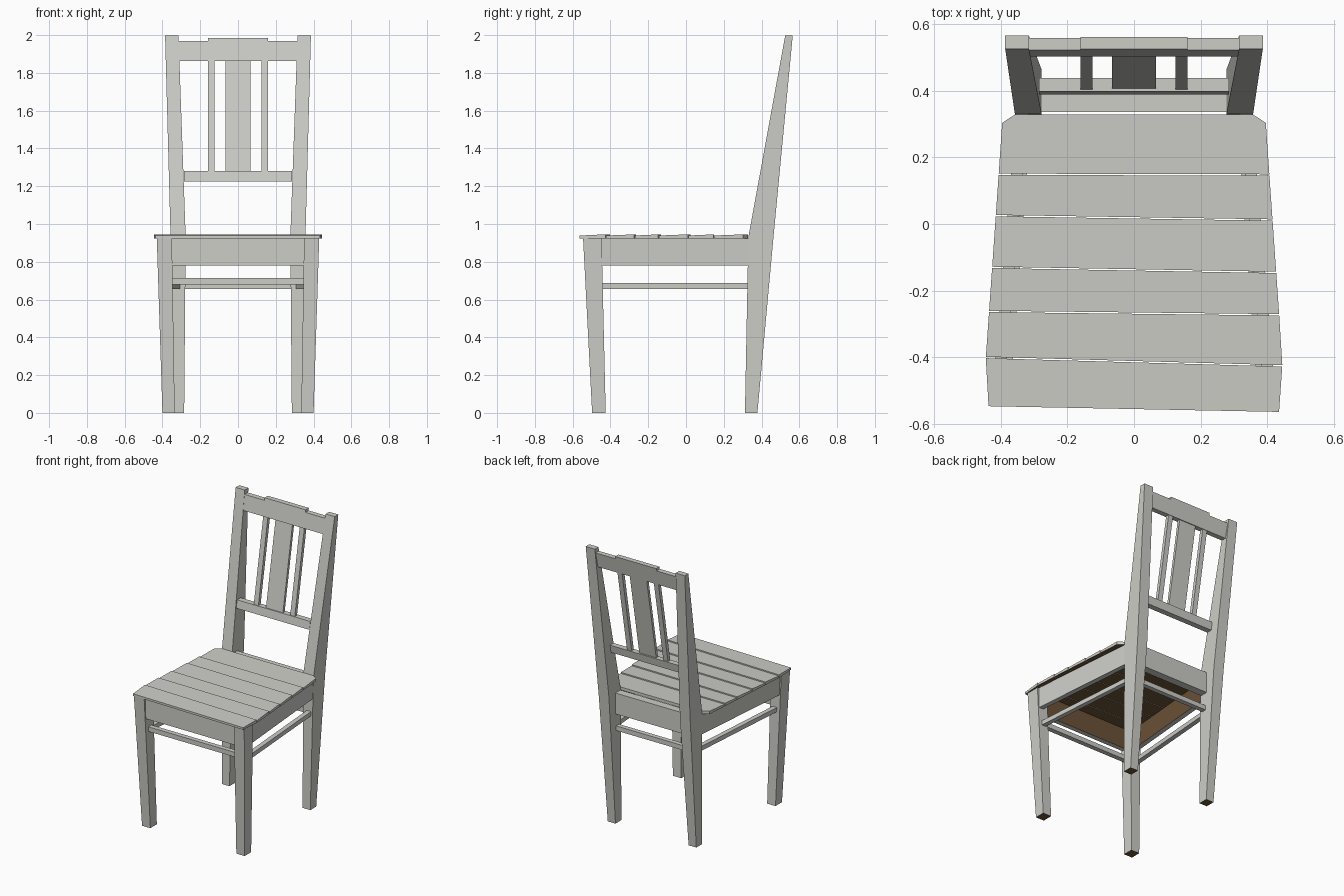
import bpy
import bmesh

if "Cube" in bpy.data.objects:
    bpy.data.objects.remove(bpy.data.objects["Cube"], do_unlink=True)


def material(name, rgb):
    m = bpy.data.materials.new(name)
    m.use_nodes = True
    m.diffuse_color = (*rgb, 1)
    m.node_tree.nodes["Principled BSDF"].inputs["Base Color"].default_value = (*rgb, 1)
    return m


PAINT = material("grey_white_paint", (0.61, 0.61, 0.575))
WOOD = material("bare_brown_wood", (0.15, 0.085, 0.038))


def loft(name, sections, bare=None, mirror=False):
    """Skin a list of matching point rings; faces passing the bare rule show wood."""
    bm = bmesh.new()
    rings = [[bm.verts.new(p) for p in s] for s in sections]
    n = len(rings[0])
    for a, b in zip(rings, rings[1:]):
        for i in range(n):
            j = (i + 1) % n
            bm.faces.new((a[i], a[j], b[j], b[i]))
    bm.faces.new(rings[0])
    bm.faces.new(rings[-1])
    bmesh.ops.recalc_face_normals(bm, faces=bm.faces)
    for f in bm.faces:
        f.material_index = int(bool(bare and bare(f.normal)))
    me = bpy.data.meshes.new(name)
    bm.to_mesh(me)
    bm.free()
    me.materials.append(PAINT)
    me.materials.append(WOOD)
    ob = bpy.data.objects.new(name, me)
    bpy.context.collection.objects.link(ob)
    if mirror:
        ob.modifiers.new("mirror", 'MIRROR')
    return ob


def rect(x0, x1, y0, y1, z):
    return [(x0, y0, z), (x1, y0, z), (x1, y1, z), (x0, y1, z)]


def box(name, x0, x1, y0, y1, z0, z1, bare=None):
    return loft(name, [rect(x0, x1, y0, y1, z0), rect(x0, x1, y0, y1, z1)], bare)


def facing_down(n):
    return n.z < -0.9


def lean(z):
    """Front surface of the sloping backrest at height z."""
    return 0.33 + 0.182 * (z - 0.93)


# Legs: tapered in front, rear ones running up into the backrest
loft("front_legs", [rect(0.335, 0.40, -0.497, -0.425, 0),
                    rect(0.35, 0.43, -0.545, -0.447, 0.926)], facing_down, True)
loft("back_posts", [rect(0.285, 0.345, 0.312, 0.378, 0),
                    rect(0.277, 0.357, 0.33, 0.463, 0.93),
                    rect(0.315, 0.386, 0.525, 0.565, 1.997)], facing_down, True)

# Seat frame, bare on the inside
APRON = (0.78, 0.927)
box("front_apron", -0.36, 0.36, -0.53, -0.495, *APRON, bare=lambda n: n.y > 0.9)
box("back_apron", -0.29, 0.29, 0.335, 0.39, *APRON, bare=lambda n: n.y < -0.9)


def side_ring(front_x, back_x, width, z):
    return [(front_x - width, -0.46, z), (front_x, -0.46, z),
            (back_x, 0.34, z), (back_x - width, 0.34, z)]


loft("side_aprons", [side_ring(0.42, 0.352, 0.035, z) for z in APRON],
     lambda n: n.x < -0.9, True)

# Stretchers
loft("side_stretchers", [side_ring(0.4, 0.34, 0.033, z) for z in (0.657, 0.688)], None, True)
box("front_stretcher", -0.35, 0.35, -0.502, -0.468, 0.68, 0.713)
box("back_stretcher", -0.29, 0.29, 0.345, 0.378, 0.657, 0.69)


# Seat planks: slightly skewed boards, each tipped a little upward at the rear
def half_width(y):
    if y < -0.415:
        return 0.445 + (y + 0.415) * 0.07
    return 0.445 - (y + 0.415) * 0.07


seams = [(-0.548, -0.565), (-0.40, -0.425), (-0.262, -0.272), (-0.13, -0.145),
         (0.025, 0.012), (0.149, 0.147), (0.328, 0.328)]
gap = 0.002
for i, (front, back) in enumerate(zip(seams, seams[1:])):
    fl, fr = (y + gap for y in front)
    bl, br = (y - gap for y in back)
    outline = [(-half_width(fl), fl), (half_width(fr), fr)]
    if i == len(seams) - 2:
        outline += [(0.395, 0.303), (0.357, 0.328), (-0.357, 0.328), (-0.395, 0.303)]
    else:
        outline += [(half_width(br), br), (-half_width(bl), bl)]
    low = [(x, y, 0.924) for x, y in outline]
    top = [(x, y, 0.939 if k < 2 else 0.945) for k, (x, y) in enumerate(outline)]
    loft(f"seat_plank_{i + 1}", [low, top], facing_down)


# Backrest: every piece follows the slope of the posts
def back_piece(name, outline, inset, depth):
    loft(name, [[(x, lean(z) + off, z) for x, z in outline]
                for off in (inset, inset + depth)])


def panel(x0, x1, z0, z1):
    return [(x0, z0), (x1, z0), (x1, z1), (x0, z1)]


back_piece("lower_back_rail", panel(-0.285, 0.285, 1.225, 1.28), 0.004, 0.04)
crest = [(0.318, 1.863), (0.318, 1.968), (0.16, 1.968), (0.16, 1.985)]
back_piece("crest_rail", crest + [(-x, z) for x, z in reversed(crest)], 0.002, 0.036)
back_piece("centre_splat", panel(-0.066, 0.066, 1.27, 1.87), 0.012, 0.02)
for side, s in (("left", 1), ("right", -1)):
    back_piece(side + "_back_slat", panel(s * 0.124, s * 0.16, 1.27, 1.87), 0.01, 0.025)
